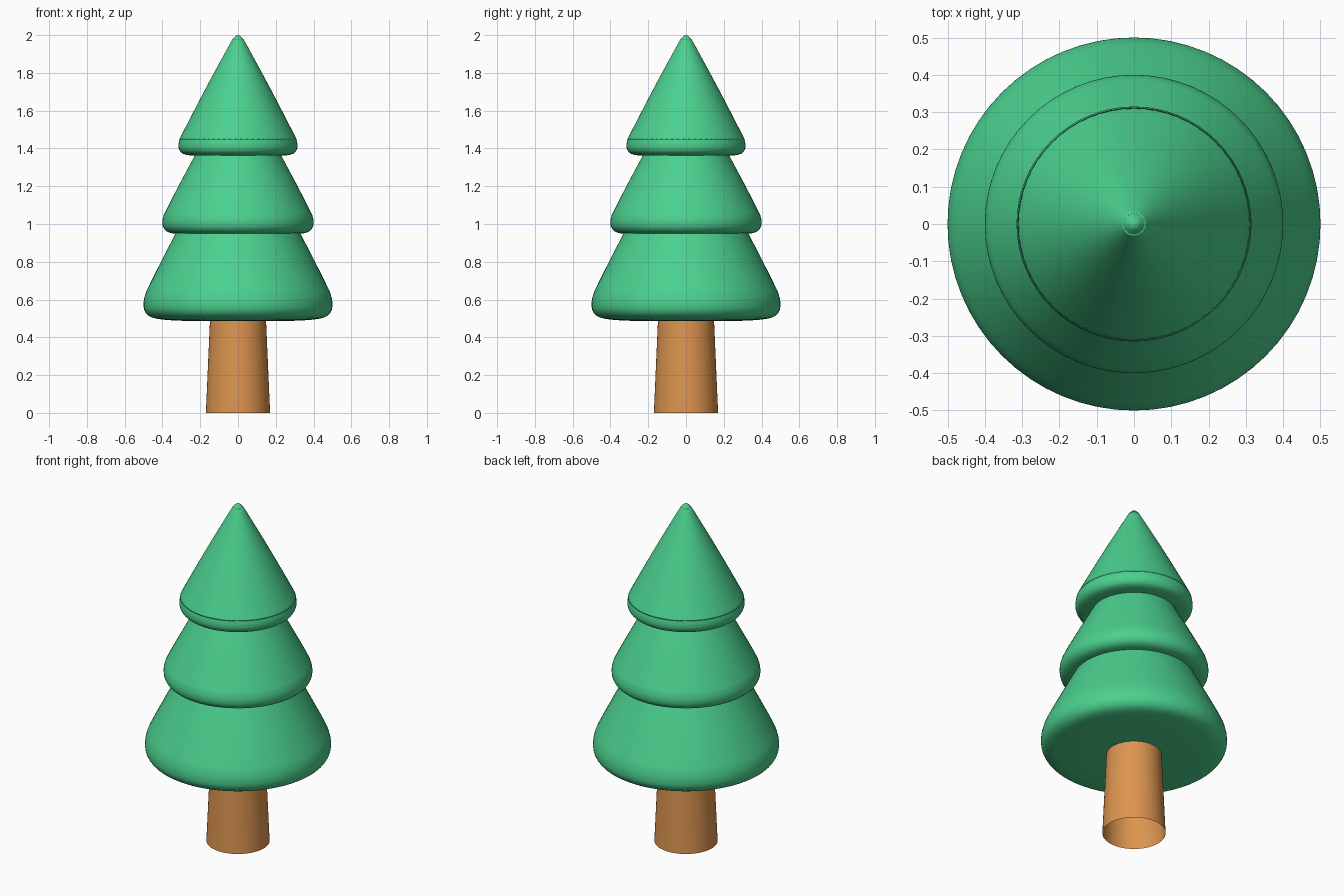
import bpy, bmesh, math
from mathutils import Vector

if "Cube" in bpy.data.objects:
    bpy.data.objects.remove(bpy.data.objects["Cube"])

SEGMENTS = 64


def material(name, color):
    mat = bpy.data.materials.new(name)
    mat.diffuse_color = (*color, 1)
    mat.use_nodes = True
    mat.node_tree.nodes["Principled BSDF"].inputs["Base Color"].default_value = mat.diffuse_color
    return mat


def smooth_profile(points, steps=4):
    # Catmull-Rom curve through the (radius, height) points
    p = [Vector(q) for q in points]
    p = [2 * p[0] - p[1]] + p + [2 * p[-1] - p[-2]]
    out = []
    for i in range(1, len(p) - 2):
        a, b, c, d = p[i - 1:i + 3]
        for k in range(steps):
            t = k / steps
            out.append(0.5 * (2 * b + (c - a) * t + (2 * a - 5 * b + 4 * c - d) * t ** 2
                              + (3 * b - a - 3 * c + d) * t ** 3))
    return out + [p[-2]]


def lathe(name, profile, mat):
    bm = bmesh.new()
    verts = [bm.verts.new((max(r, 0), 0, z)) for r, z in profile]
    edges = [bm.edges.new(pair) for pair in zip(verts, verts[1:])]
    bmesh.ops.spin(bm, geom=verts + edges, cent=(0, 0, 0), axis=(0, 0, 1),
                   angle=math.tau, steps=SEGMENTS, use_duplicate=False)
    bmesh.ops.remove_doubles(bm, verts=bm.verts, dist=0.0005)
    bmesh.ops.recalc_face_normals(bm, faces=bm.faces)
    # an open surface must still face away from the axis
    side = max(bm.faces, key=lambda f: abs(f.normal.z) < 0.9 and f.calc_area())
    c = side.calc_center_median()
    if side.normal.x * c.x + side.normal.y * c.y < 0:
        bmesh.ops.reverse_faces(bm, faces=bm.faces)
    mesh = bpy.data.meshes.new(name)
    bm.to_mesh(mesh)
    bm.free()
    mesh.materials.append(mat)
    mesh.shade_smooth()
    obj = bpy.data.objects.new(name, mesh)
    bpy.context.collection.objects.link(obj)
    return obj


green = material("foliage_green", (0.07, 0.63, 0.27))
brown = material("trunk_brown", (0.72, 0.30, 0.08))

# Trunk: open, slightly tapered tube
lathe("trunk", [(0.17, 0), (0.148, 0.5)], brown)

# Foliage tiers: soft rounded rims, each tucked into the one above
lathe("lower_foliage", smooth_profile([
    (0, 0.485), (0.2, 0.486), (0.33, 0.489), (0.42, 0.497), (0.47, 0.512), (0.495, 0.542),
    (0.5, 0.58), (0.493, 0.62), (0.475, 0.665), (0.405, 0.805), (0.333, 0.945), (0.32, 0.97)]), green)

lathe("middle_foliage", smooth_profile([
    (0, 0.945), (0.2, 0.945), (0.32, 0.948), (0.37, 0.957), (0.394, 0.98), (0.4, 1.01),
    (0.395, 1.04), (0.38, 1.075), (0.305, 1.22), (0.23, 1.36), (0.218, 1.385)]), green)

lathe("upper_foliage", smooth_profile([
    (0, 1.36), (0.15, 1.36), (0.25, 1.363), (0.293, 1.373), (0.311, 1.393), (0.315, 1.417),
    (0.31, 1.445), (0.297, 1.475), (0.17, 1.72), (0.045, 1.95), (0.027, 1.979),
    (0.013, 1.995), (0, 2.0)]), green)
